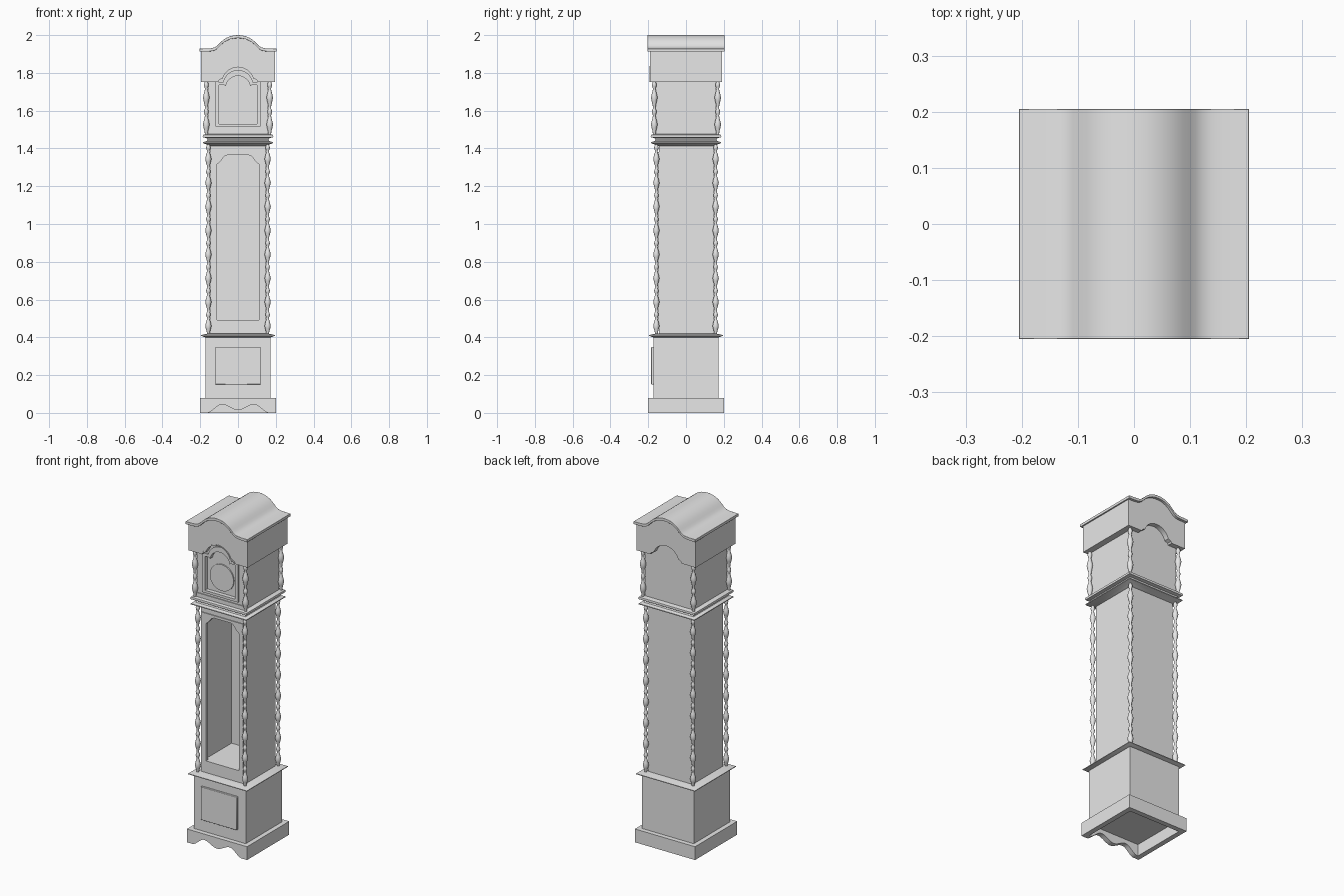
import bpy, bmesh, math
from mathutils import Vector

if "Cube" in bpy.data.objects:
    bpy.data.objects.remove(bpy.data.objects["Cube"])

GREY = bpy.data.materials.new("plain grey")
GREY.diffuse_color = (0.8, 0.8, 0.8, 1)
GREY.use_nodes = True
GREY.node_tree.nodes["Principled BSDF"].inputs["Base Color"].default_value = GREY.diffuse_color


def add(name, bm, bevel=0):
    bmesh.ops.remove_doubles(bm, verts=bm.verts, dist=1e-5)
    bmesh.ops.recalc_face_normals(bm, faces=bm.faces)
    me = bpy.data.meshes.new(name)
    bm.to_mesh(me)
    bm.free()
    me.materials.clear()
    me.materials.append(GREY)
    for p in me.polygons:
        p.material_index = 0
    ob = bpy.data.objects.new(name, me)
    bpy.context.collection.objects.link(ob)
    if bevel:
        m = ob.modifiers.new("soft_edge", 'BEVEL')
        m.width, m.segments, m.limit_method = bevel, 2, 'ANGLE'
        m.angle_limit = math.radians(50)
    return ob


def box(name, x0, x1, y0, y1, z0, z1, bevel=0):
    bm = bmesh.new()
    bmesh.ops.create_cube(bm, size=1)
    for v in bm.verts:
        v.co = Vector(((x0 + x1) / 2 + v.co.x * (x1 - x0),
                       (y0 + y1) / 2 + v.co.y * (y1 - y0),
                       (z0 + z1) / 2 + v.co.z * (z1 - z0)))
    return add(name, bm, bevel)


def plate(name, outlines, y0, y1, bevel=0):
    """Extrude xz outlines along y; inner outlines become holes."""
    cu = bpy.data.curves.new(name, 'CURVE')
    cu.dimensions, cu.fill_mode, cu.extrude = '2D', 'BOTH', (y1 - y0) / 2
    for pts in outlines:
        sp = cu.splines.new('POLY')
        sp.points.add(len(pts) - 1)
        for p, (x, z) in zip(sp.points, pts):
            p.co = (x, z, 0, 1)
        sp.use_cyclic_u = True
    tmp = bpy.data.objects.new("tmp", cu)
    bpy.context.collection.objects.link(tmp)
    dg = bpy.context.evaluated_depsgraph_get()
    me = bpy.data.meshes.new_from_object(tmp.evaluated_get(dg))
    bm = bmesh.new()
    bm.from_mesh(me)
    bpy.data.objects.remove(tmp)
    for v in bm.verts:
        v.co = Vector((v.co.x, (y0 + y1) / 2 - v.co.z, v.co.y))
    return add(name, bm, bevel)


def sym(right):
    """Mirror a right-hand outline (from bottom to top) into a closed one."""
    return right + [(-x, z) for x, z in reversed(right) if x > 1e-6]


def rect(h, z0, z1):
    return sym([(h, z0), (h, z1)])


def moulding(name, prof):
    """Square moulding lofted through (half width, z) pairs."""
    bm = bmesh.new()
    rings = [[bm.verts.new((sx * h, sy * h, z))
              for sx, sy in ((-1, -1), (1, -1), (1, 1), (-1, 1))] for h, z in prof]
    for a, b in zip(rings, rings[1:]):
        for i in range(4):
            bm.faces.new((a[i], a[(i + 1) % 4], b[(i + 1) % 4], b[i]))
    bm.faces.new(rings[0][::-1])
    bm.faces.new(rings[-1])
    return add(name, bm)


def columns(name, d, prof, n=16):
    """Turned column at each of the four corners."""
    for sx in (-1, 1):
        for sy in (-1, 1):
            bm = bmesh.new()
            rings = [[bm.verts.new((sx * d + r * math.cos(2 * math.pi * i / n),
                                    sy * d + r * math.sin(2 * math.pi * i / n), z))
                      for i in range(n)] for r, z in prof]
            for a, b in zip(rings, rings[1:]):
                for i in range(n):
                    bm.faces.new((a[i], a[(i + 1) % n], b[(i + 1) % n], b[i]))
            bm.faces.new(rings[0][::-1])
            bm.faces.new(rings[-1])
            side = ("front" if sy < 0 else "back") + ("_left" if sx < 0 else "_right")
            add(f"{name}_{side}", bm)


def turned(z0, z1, periods, r):
    """Repeating long swelling followed by a small bead."""
    shape = [(0.42, 0), (0.5, .1), (0.8, .24), (1, .36), (0.8, .48), (0.5, .62),
             (0.4, .7), (0.62, .77), (0.72, .83), (0.62, .89), (0.4, .96)]
    step = (z1 - z0) / periods
    return [(r * k, z0 + (i + t) * step) for i in range(periods) for k, t in shape] + [(r * .42, z1)]


# Plinth: open underneath, scalloped front
def wave(x):
    x = abs(x)
    if x < .085:
        return .03 - .015 * math.cos(math.pi * x / .085)
    return .0225 * (1 + math.cos(math.pi * (x - .085) / .08)) if x < .165 else 0


xs = [.165 - i * .33 / 44 for i in range(45)]
plate("plinth_front", [[(-.2, 0), (-.2, .08), (.2, .08), (.2, 0)] + [(x, wave(x)) for x in xs]], -.2, -.17)
box("plinth_back", -.2, .2, .17, .2, 0, .08)
for s, side in ((-1, "left"), (1, "right")):
    box("plinth_" + side, min(s * .17, s * .2), max(s * .17, s * .2), -.17, .17, 0, .08)

# Base with raised panel
box("base", -.172, .172, -.172, .172, .07, .405)
box("base_panel", -.12, .12, -.184, -.17, .15, .35, .003)
moulding("base_moulding", [(.172, .4), (.182, .403), (.195, .408), (.195, .412), (.165, .419), (.145, .42)])

# Hollow trunk with a shaped opening in its door
opening = sym([(.11, .493), (.11, 1.317), (.1, 1.325), (.088, 1.337), (.078, 1.352), (.068, 1.361), (.055, 1.365)])
plate("trunk_front", [rect(.145, .415, 1.42), opening], -.143, -.128)
plate("trunk_door", [rect(.138, .477, 1.38), opening], -.148, -.143)
box("trunk_back", -.145, .145, .125, .147, .415, 1.42)
for s, side in ((-1, "left"), (1, "right")):
    box("trunk_" + side, min(s * .13, s * .147), max(s * .13, s * .147), -.14, .14, .415, 1.42)
box("trunk_floor", -.135, .135, -.135, .135, .415, .49)
columns("trunk_column", .157, turned(.415, 1.425, 8, .0165))

# Neck mouldings between trunk and hood
moulding("neck_moulding", [(.147, 1.412), (.155, 1.416), (.168, 1.422), (.185, 1.428), (.185, 1.433),
                           (.166, 1.439), (.162, 1.446), (.166, 1.455), (.185, 1.459), (.187, 1.465),
                           (.185, 1.472), (.165, 1.477)])


# Hood with arched dial frame
def arched(half, z0, z1, r, zc):
    arc = [(r * math.cos(a), zc + r * math.sin(a)) for a in [math.radians(10 + 8 * i) for i in range(11)]]
    return sym([(half, z0), (half, z1), (arc[0][0] + .008, z1)] + arc)


inner = arched(.1, 1.53, 1.735, .066, 1.718)
box("hood_body", -.16, .16, -.148, .16, 1.47, 1.9)
plate("hood_front", [rect(.16, 1.47, 1.88), inner], -.163, -.148)
plate("dial_frame", [arched(.12, 1.515, 1.752, .08, 1.735), inner], -.172, -.163)
box("hood_sill", -.16, .16, -.168, -.16, 1.475, 1.5)

bm = bmesh.new()
bmesh.ops.create_cone(bm, cap_ends=True, segments=48, radius1=.079, radius2=.079, depth=.008)
for v in bm.verts:
    v.co = Vector((v.co.x, -.151 - v.co.z, 1.625 + v.co.y))
add("dial", bm)
columns("hood_column", .168, turned(1.475, 1.76, 2, .0175))

# Bonnet: fascia with arched cut-out front and back, under a swept roof
top = [(.205, 1.928), (.16, 1.929), (.138, 1.931), (.122, 1.936), (.11, 1.944), (.1, 1.954), (.088, 1.966),
       (.075, 1.977), (.06, 1.986), (.042, 1.994), (.022, 1.9985), (0, 2.0)]
full = top + [(-x, z) for x, z in reversed(top[:-1])]
T = .016
notch = [(.105, 1.752), (.1, 1.762), (.09, 1.767)] + [
    (.085 * math.cos(a), 1.745 + .085 * math.sin(a)) for a in [math.radians(18 + 8 * i) for i in range(10)]]
low = [(-.197, 1.752)] + [(-x, z) for x, z in notch] + [(x, z) for x, z in reversed(notch)] + [(.197, 1.752)]
cap = [(max(-.197, min(.197, x)), z - T + .002) for x, z in full]
plate("bonnet", [low + cap], -.19, .19)
# bead trim around the arch
outer = [(x * 1.07, z + .006) for x, z in notch]
half = notch + [(x, z) for x, z in reversed(outer)]
ring = notch + [(-x, z) for x, z in reversed(notch)] + [(-x, z) for x, z in outer] + list(reversed(outer))
plate("arch_trim", [ring], -.193, -.188)
plate("roof", [full + [(x, z - T) for x, z in reversed(full)]], -.205, .205, .005)

# Smooth shading with sharp creases
bpy.ops.object.select_all(action='DESELECT')
for ob in bpy.context.scene.objects:
    ob.select_set(True)
    bpy.context.view_layer.objects.active = ob
bpy.ops.object.shade_smooth_by_angle(angle=math.radians(35))
